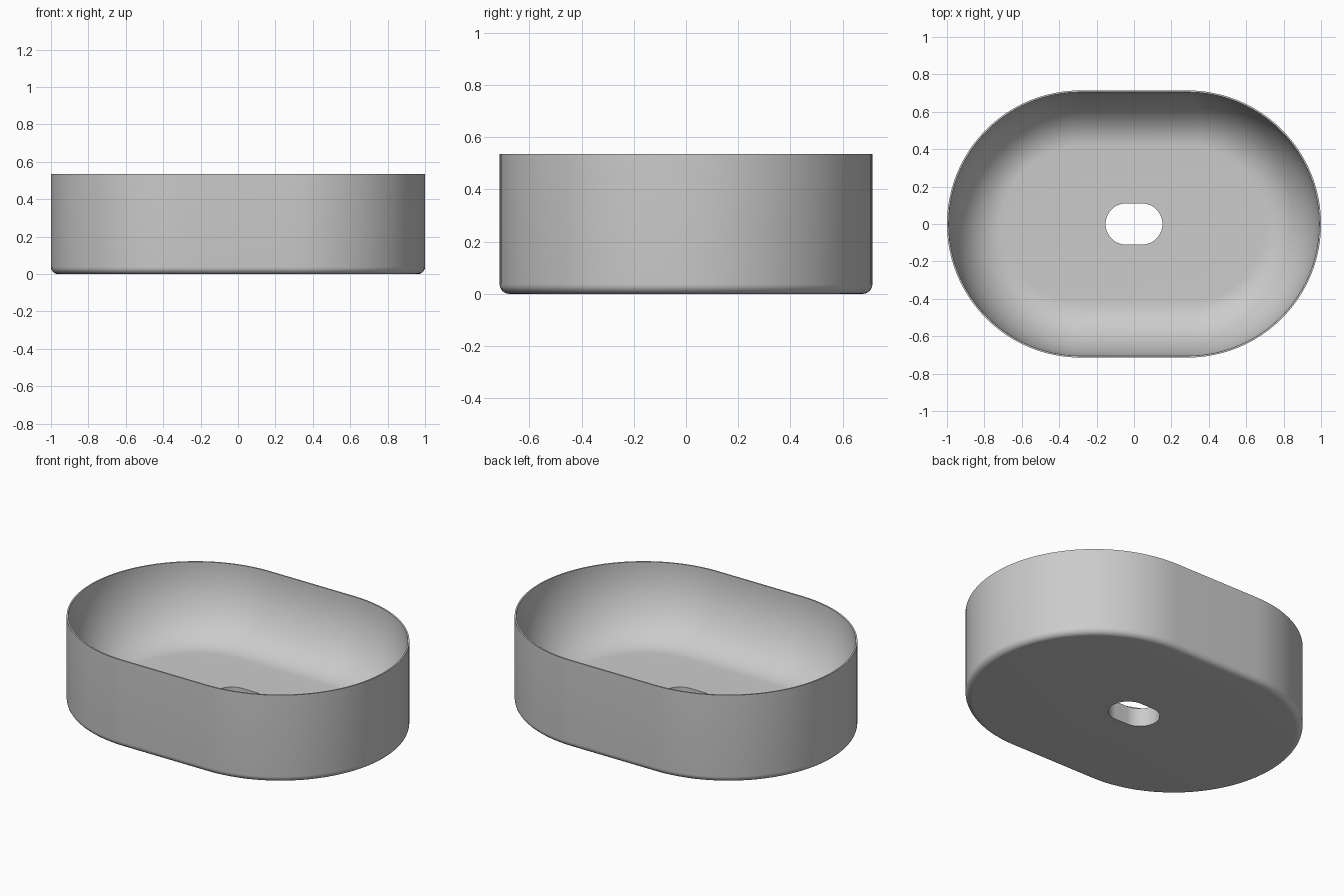
import bpy, bmesh
from math import sin, cos, pi

if "Cube" in bpy.data.objects:
    bpy.data.objects.remove(bpy.data.objects["Cube"])

HEIGHT, FLOOR = 0.535, 0.113
RADIUS, STRAIGHT = 0.714, 0.286      # outer outline
HOLE_R, HOLE_S = 0.11, 0.042         # drain hole
RIM, FOOT = 0.009, 0.037             # lip width, outer fillet
BOWL_W, BOWL_H = 0.29, HEIGHT - FLOOR  # bowl curve runs from lip to floor
SEG = 48                             # steps per half circle


def stadium(bm, radius, straight, z):
    """One ring of vertices: two half circles joined by straight sides."""
    ring = []
    for side in (1, -1):
        for i in range(SEG + 1):
            a = -pi / 2 + pi * i / SEG
            ring.append(bm.verts.new((side * (straight + radius * cos(a)),
                                      side * radius * sin(a), z)))
    return ring


def arc(cx, cz, rx, rz, a0, a1, n):
    """Points of an elliptical arc in the wall section."""
    angles = [a0 + (a1 - a0) * i / n for i in range(n + 1)]
    return [(cx + rx * cos(a), cz + rz * sin(a)) for a in angles]


# Wall section: foot fillet, outer wall, lip, curved bowl side
inner = RADIUS - RIM
section = arc(RADIUS - FOOT, FOOT, FOOT, FOOT, -pi / 2, 0, 8)
section += [(RADIUS, HEIGHT)]
section += arc(inner - BOWL_W, HEIGHT, BOWL_W, BOWL_H, 0, -pi / 2, 24)

# Closed loop of rings, starting and ending in the drain hole
bm = bmesh.new()
rings = [stadium(bm, HOLE_R, HOLE_S, 0)]
rings += [stadium(bm, r, STRAIGHT, z) for r, z in section]
rings.append(stadium(bm, HOLE_R, HOLE_S, FLOOR))
for k, low in enumerate(rings):
    high = rings[(k + 1) % len(rings)]
    n = len(low)
    for i in range(n):
        j = (i + 1) % n
        bm.faces.new((low[i], low[j], high[j], high[i]))
bmesh.ops.recalc_face_normals(bm, faces=bm.faces)

mesh = bpy.data.meshes.new("basin")
bm.to_mesh(mesh)
bm.free()
basin = bpy.data.objects.new("basin", mesh)
bpy.context.collection.objects.link(basin)
bpy.context.view_layer.objects.active = basin
basin.select_set(True)
bpy.ops.object.shade_smooth_by_angle(angle=pi / 6)
